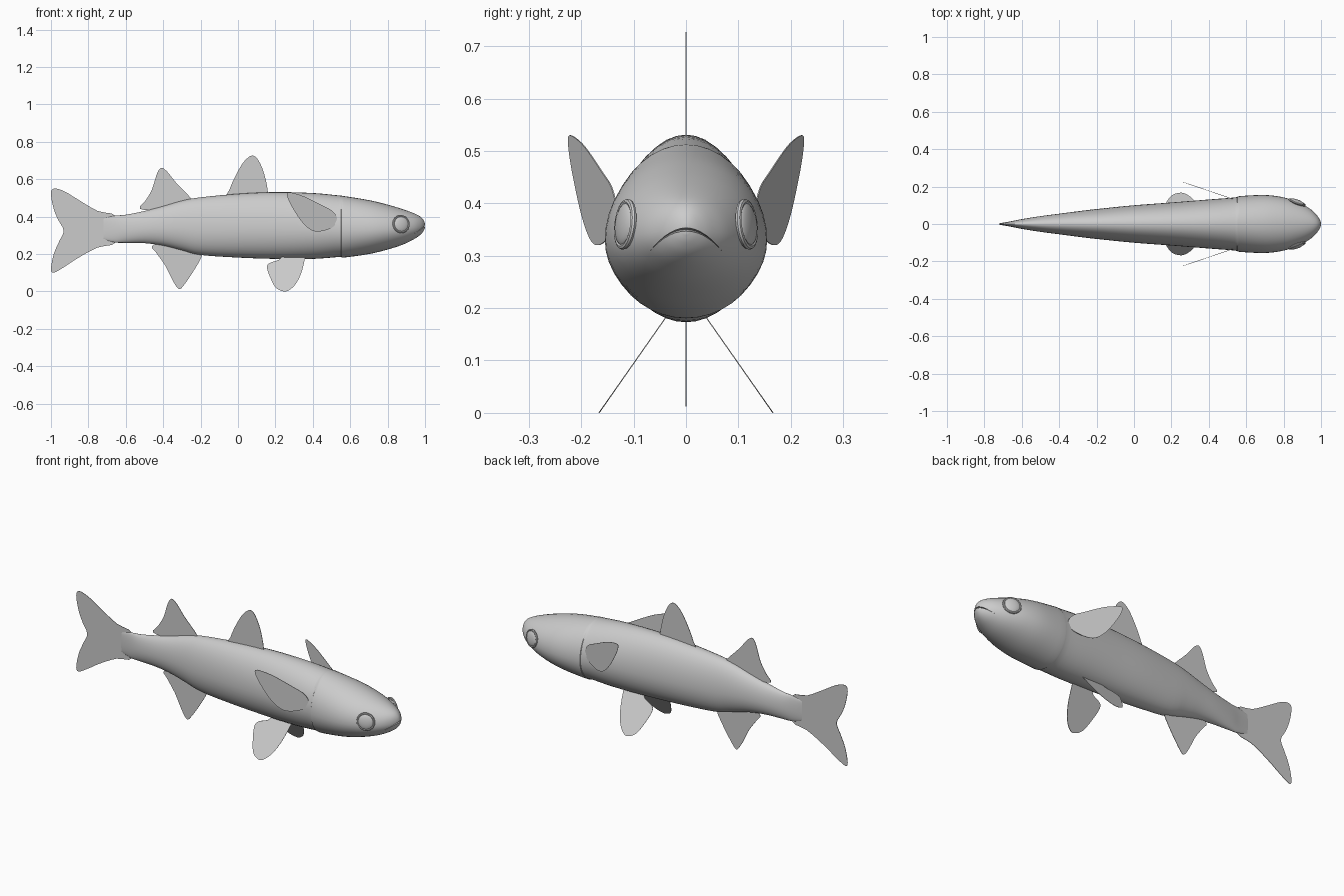
import bpy, bmesh, math
from mathutils import Vector

if "Cube" in bpy.data.objects:
    bpy.data.objects.remove(bpy.data.objects["Cube"])

grey = bpy.data.materials.new("plain grey")
grey.use_nodes = True
grey.diffuse_color = (0.6, 0.6, 0.6, 1)
bsdf = next(n for n in grey.node_tree.nodes if n.type == 'BSDF_PRINCIPLED')
bsdf.inputs["Base Color"].default_value = (0.6, 0.6, 0.6, 1)


def smooth_path(points, steps, closed=False):
    """Catmull-Rom curve through the points."""
    pts = [Vector(p) for p in points]
    n = len(pts)
    pick = (lambda i: pts[i % n]) if closed else (lambda i: pts[max(0, min(n - 1, i))])
    out = []
    for i in range(n if closed else n - 1):
        a, b, c, d = (pick(i + k) for k in (-1, 0, 1, 2))
        for s in range(steps):
            t = s / steps
            out.append(0.5 * (2 * b + (c - a) * t + (2 * a - 5 * b + 4 * c - d) * t ** 2
                              + (3 * b - a - 3 * c + d) * t ** 3))
    if not closed:
        out.append(pts[-1])
    return out


def finish(bm, name):
    bmesh.ops.recalc_face_normals(bm, faces=bm.faces)
    mesh = bpy.data.meshes.new(name)
    bm.to_mesh(mesh)
    bm.free()
    obj = bpy.data.objects.new(name, mesh)
    bpy.context.collection.objects.link(obj)
    mesh.materials.append(grey)
    return obj


def shade(obj, angle=40):
    bpy.ops.object.select_all(action='DESELECT')
    obj.select_set(True)
    bpy.context.view_layer.objects.active = obj
    bpy.ops.object.shade_smooth_by_angle(angle=math.radians(angle))


def loft(bm, rings):
    """Skin closed rings of points and cap both ends."""
    rows = [[bm.verts.new(p) for p in ring] for ring in rings]
    n = len(rows[0])
    for a, b in zip(rows, rows[1:]):
        for i in range(n):
            j = (i + 1) % n
            bm.faces.new((a[i], a[j], b[j], b[i]))
    bm.faces.new(rows[0])
    bm.faces.new(rows[-1])


# Body: x, top, bottom, half width
stations = [
    (-.72, .39, .28, .004), (-.66, .405, .262, .014), (-.6, .41, .26, .026),
    (-.5, .43, .258, .042), (-.4, .456, .245, .055), (-.3, .485, .22, .068),
    (-.2, .503, .195, .08), (0, .522, .181, .1), (.2, .531, .174, .115),
    (.4, .526, .174, .131), (.54, .513, .184, .142), (.565, .51, .181, .149),
    (.7, .488, .2, .155), (.8, .464, .224, .142), (.88, .44, .25, .115),
    (.94, .418, .279, .082), (.975, .4, .303, .05), (.993, .38, .325, .024),
    (1, .36, .342, .006)]
SIDES = 40
rings = []
for x, top, low, w in (tuple(v) for v in smooth_path(stations, 4)):
    zc = low + .45 * (top - low)
    ring = []
    for i in range(SIDES):
        a = math.tau * i / SIDES
        s = math.sin(a)
        ring.append((x, w * math.cos(a), zc + s * ((top - zc) if s > 0 else (zc - low))))
    rings.append(ring)
bm = bmesh.new()
loft(bm, rings)
body = finish(bm, "body")

# Mouth: downturned groove cut into the snout
bm = bmesh.new()
sections = []
for i in range(-8, 9):
    t = i / 8
    y, z, x0 = .083 * t, .35 - .06 * t * t, .982 - .06 * t * t
    h = .006 * (1 - .8 * t * t)
    sections.append([(x0, y, z), (1.05, y, z - h * 2), (1.05, y, z + h * 2)])
loft(bm, sections)
cutter = finish(bm, "mouth_cutter")
cutter.hide_render = True
cut = body.modifiers.new("mouth", 'BOOLEAN')
cut.operation = 'DIFFERENCE'
cut.solver = 'EXACT'
cut.object = cutter
bpy.context.view_layer.objects.active = body
bpy.ops.object.modifier_apply(modifier=cut.name)
bpy.data.objects.remove(cutter)
shade(body, 35)


def fin(name, outline, offset=lambda x, z: 0.0):
    """Thin plate with a side-view outline, moved sideways by offset."""
    bm = bmesh.new()
    pts = smooth_path(outline, 3, closed=True)
    front = [bm.verts.new((p.x, offset(p.x, p.y) - .0012, p.y)) for p in pts]
    back = [bm.verts.new((p.x, offset(p.x, p.y) + .0012, p.y)) for p in pts]
    bm.faces.new(front)
    bm.faces.new(back[::-1])
    for i in range(len(pts)):
        j = (i + 1) % len(pts)
        bm.faces.new((front[i], front[j], back[j], back[i]))
    shade(finish(bm, name))


# Fins on the centre line
fin("tail_fin", [(-.65, .4), (-.75, .43), (-.85, .488), (-.93, .536), (-.985, .55),
                 (-1, .52), (-.985, .44), (-.96, .38), (-.932, .325), (-.955, .27),
                 (-.985, .2), (-1, .12), (-.985, .1), (-.93, .13), (-.85, .182),
                 (-.75, .235), (-.65, .265)])
fin("rear_dorsal_fin", [(-.525, .442), (-.495, .485), (-.46, .545), (-.435, .625),
                        (-.412, .66), (-.38, .642), (-.33, .58), (-.25, .495),
                        (-.26, .46), (-.42, .435)])
fin("front_dorsal_fin", [(-.05, .5), (-.045, .545), (-.015, .615), (.025, .685),
                         (.06, .72), (.085, .725), (.11, .7), (.14, .63),
                         (.16, .53), (.15, .49)])
fin("anal_fin", [(-.46, .24), (-.44, .21), (-.39, .14), (-.35, .06), (-.318, .014),
                 (-.295, .026), (-.25, .09), (-.21, .155), (-.195, .19),
                 (-.21, .22), (-.4, .262)])

# Paired fins and eyes
for side, s in (("left", 1), ("right", -1)):
    fin(side + "_pelvic_fin",
        [(.35, .195), (.355, .165), (.335, .09), (.305, .035), (.27, .005), (.24, .001),
         (.2, .022), (.17, .08), (.155, .13), (.17, .152), (.22, .17), (.25, .195)],
        lambda x, z: s * (.04 + (.18 - z) * .7))
    fin(side + "_pectoral_fin",
        [(.264, .528), (.3, .525), (.36, .505), (.45, .46), (.505, .43), (.53, .39),
         (.515, .35), (.47, .328), (.42, .32), (.38, .335), (.335, .38), (.29, .45),
         (.266, .5)],
        lambda x, z: s * (.133 + (.53 - x) * .34))

    centre = Vector((.872, s * .116, .36))
    turn = Vector((.38, s, .12)).to_track_quat('Z', 'Y').to_euler()
    bpy.ops.mesh.primitive_uv_sphere_add(segments=24, ring_count=12, radius=1,
                                         location=centre, rotation=turn)
    eye = bpy.context.object
    eye.name = side + "_eye"
    eye.scale = (.042, .042, .014)
    bpy.ops.mesh.primitive_torus_add(major_segments=24, minor_segments=8,
                                     major_radius=.043, minor_radius=.006,
                                     location=centre, rotation=turn)
    rim = bpy.context.object
    rim.name = side + "_eye_rim"
    for obj in (eye, rim):
        obj.data.materials.append(grey)
        shade(obj)
